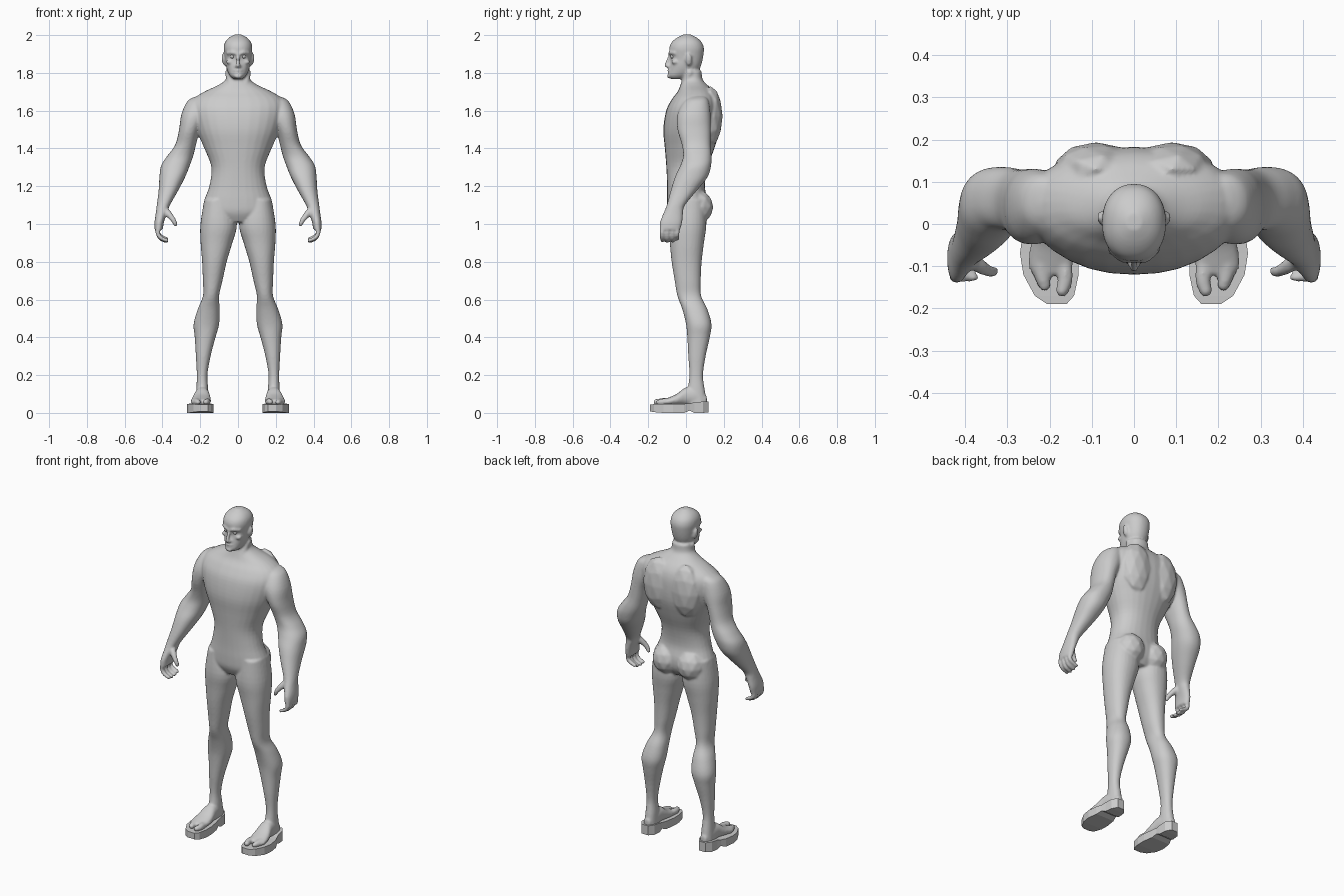
import bpy, bmesh
from math import cos, sin, pi, copysign
from mathutils import Vector, Matrix

bm = bmesh.new()


def spline(rows, n=4):
    """Catmull-Rom interpolation of rows of numbers."""
    out = []
    for i in range(len(rows) - 1):
        a, b, c, d = (Vector(rows[min(max(i + k, 0), len(rows) - 1)]) for k in (-1, 0, 1, 2))
        for j in range(n):
            t = j / n
            out.append(b + (c - a) * t / 2 + (a * 2 - b * 5 + c * 4 - d) * t * t / 2
                       + (b * 3 - a - c * 3 + d) * t ** 3 / 2)
    return out + [Vector(rows[-1])]


def loft(rows, side=1, along_y=False, power=2.2, seg=28):
    """Closed skin over rows of (position, u min, u max, v min, v max)."""
    rings = []
    for t, u0, u1, v0, v1 in spline(rows):
        ring = []
        for k in range(seg):
            c, s = cos(2 * pi * k / seg), sin(2 * pi * k / seg)
            u = (u0 + u1) / 2 + (u1 - u0) / 2 * copysign(abs(c) ** (2 / power), c)
            v = (v0 + v1) / 2 + (v1 - v0) / 2 * copysign(abs(s) ** (2 / power), s)
            ring.append(bm.verts.new((u * side, t, v) if along_y else (u * side, v, t)))
        rings.append(ring)
    for a, b in zip(rings, rings[1:]):
        for k in range(seg):
            bm.faces.new((a[k], a[k - 1], b[k - 1], b[k]))
    bm.faces.new(rings[0])
    bm.faces.new(rings[-1])


def blob(x, y, z, rx, ry, rz, tilt=0):
    m = Matrix.Translation((x, y, z)) @ Matrix.Rotation(tilt, 4, 'Y') @ Matrix.Diagonal((rx, ry, rz, 1))
    bmesh.ops.create_icosphere(bm, subdivisions=2, radius=1, matrix=m)


def chain(pts, side=1):
    """Rounded tube through points (x, y, z, radius)."""
    for x, y, z, r in spline(pts, 6):
        blob(x * side, y, z, r, r, r)


def sym(rows):
    return [(t, -w, w, a, b) for t, w, a, b in rows]


# torso and neck
loft(sym([(1.81, .058, -.02, .083), (1.765, .066, -.022, .088), (1.735, .105, -.03, .115),
          (1.70, .18, -.045, .15), (1.66, .235, -.075, .172), (1.60, .25, -.105, .182),
          (1.50, .222, -.12, .178), (1.40, .178, -.112, .15), (1.30, .141, -.104, .115),
          (1.20, .152, -.1, .1), (1.12, .18, -.1, .115), (1.06, .18, -.095, .11),
          (1.01, .1, -.07, .08)]))

# head
loft(sym([(1.768, .025, -.08, -.02), (1.785, .043, -.096, .03), (1.81, .056, -.091, .065),
          (1.84, .065, -.085, .08), (1.87, .069, -.08, .088), (1.90, .073, -.085, .093),
          (1.93, .076, -.089, .095), (1.96, .07, -.078, .085), (1.985, .05, -.05, .06),
          (2.003, .018, -.015, .025)]))

# nose, lips, chin
chain([(0, -.084, 1.895, .008), (0, -.097, 1.865, .009), (0, -.104, 1.84, .011)])
blob(0, -.093, 1.835, .019, .012, .009)
blob(0, -.09, 1.813, .024, .009, .005)
blob(0, -.089, 1.802, .021, .009, .005)
blob(0, -.088, 1.782, .022, .014, .012)

finger_y = (-.126, -.098, -.071, -.046)
for s in (1, -1):
    # brow, cheekbone, ear
    chain([(.008, -.087, 1.902, .007), (.03, -.083, 1.907, .009), (.055, -.06, 1.905, .009)], s)
    blob(s * .045, -.058, 1.858, .02, .02, .012)
    blob(s * .077, .015, 1.87, .009, .018, .033, s * .15)
    # shoulder blade, buttock, neck muscle
    blob(s * .09, .13, 1.57, .1, .064, .16)
    blob(s * .082, .065, 1.09, .085, .08, .09)
    chain([(.05, .02, 1.80, .02), (.035, -.01, 1.73, .018), (.015, -.03, 1.69, .015)], s)
    # leg
    loft([(1.13, .04, .178, -.085, .1), (1.0, .006, .199, -.096, .108), (.9, .03, .198, -.086, .095),
          (.8, .06, .19, -.076, .083), (.7, .082, .186, -.06, .078), (.62, .1, .185, -.046, .08),
          (.55, .097, .213, -.02, .113), (.47, .1, .235, 0, .135), (.4, .119, .229, .007, .126),
          (.3, .145, .223, .012, .104), (.2, .162, .218, .018, .09), (.12, .157, .221, .008, .1),
          (.045, .155, .225, 0, .113)], s)
    # foot and the two toe lobes
    loft([(.11, .17, .21, .045, .09), (.05, .155, .225, .04, .13), (0, .15, .23, .04, .135),
          (-.05, .143, .245, .04, .1), (-.1, .145, .25, .04, .078), (-.12, .155, .24, .045, .07)],
         s, along_y=True)
    chain([(.165, -.09, .06, .019), (.163, -.13, .059, .019), (.17, -.158, .058, .016)], s)
    chain([(.222, -.09, .058, .022), (.218, -.12, .057, .02), (.212, -.145, .056, .015)], s)
    # arm and palm
    loft([(1.675, .17, .225, .03, .1), (1.65, .15, .268, -.01, .12), (1.58, .16, .3, -.045, .13),
          (1.5, .2, .312, -.045, .13), (1.42, .222, .332, -.022, .13), (1.36, .237, .375, -.015, .135),
          (1.31, .255, .407, -.03, .133), (1.25, .279, .416, -.058, .115), (1.18, .315, .42, -.08, .06),
          (1.1, .36, .43, -.102, -.005), (1.06, .375, .435, -.118, -.015), (1.01, .392, .442, -.138, -.02),
          (.97, .398, .442, -.14, -.03)], s)
    # fingers and thumb
    for i, y in enumerate(finger_y):
        lift = (.004, 0, .002, .012)[i]
        chain([(.421, y, .985, .0135), (.424, y, .95, .0125), (.408, y, .922 + lift, .012),
               (.378, y, .909 + lift, .011)], s)
    chain([(.395, -.075, 1.08, .022), (.365, -.1, 1.05, .018), (.342, -.112, 1.02, .014),
           (.331, -.112, .998, .012)], s)

bmesh.ops.recalc_face_normals(bm, faces=bm.faces)
mesh = bpy.data.meshes.new("body")
bm.to_mesh(mesh)
bm.free()
body = bpy.data.objects.new("body", mesh)
bpy.context.collection.objects.link(body)
fuse = body.modifiers.new("fuse", 'REMESH')
fuse.mode = 'VOXEL'
fuse.voxel_size = .0065
fuse.use_smooth_shade = True
soft = body.modifiers.new("soften", 'SMOOTH')
soft.factor = .5
soft.iterations = 5

# eyes
for s, name in ((1, "eye_left"), (-1, "eye_right")):
    bpy.ops.mesh.primitive_uv_sphere_add(segments=16, ring_count=10, radius=.011,
                                         location=(s * .03, -.071, 1.887))
    bpy.context.object.name = name
    bpy.ops.object.shade_smooth()

# sandals: sole stations (y, inner x, outer x, bottom z, top z)
stations = [(-.19, .16, .205, .008, .045), (-.17, .142, .235, .004, .046), (-.12, .131, .262, 0, .047),
            (-.07, .131, .27, 0, .047), (-.01, .14, .262, 0, .048), (.02, .147, .25, .012, .05),
            (.045, .147, .243, 0, .056), (.09, .15, .238, 0, .06), (.12, .172, .215, .003, .06)]
for s, name in ((1, "sandal_left"), (-1, "sandal_right")):
    sb = bmesh.new()
    rings = [[sb.verts.new((s * x, y, z)) for x, z in ((a, lo), (b, lo), (b, hi), (a, hi))]
             for y, a, b, lo, hi in stations]
    for p, q in zip(rings, rings[1:]):
        for k in range(4):
            sb.faces.new((p[k], p[k - 1], q[k - 1], q[k]))
    sb.faces.new(rings[0])
    sb.faces.new(rings[-1])
    bmesh.ops.recalc_face_normals(sb, faces=sb.faces)
    me = bpy.data.meshes.new(name)
    sb.to_mesh(me)
    sb.free()
    bpy.context.collection.objects.link(bpy.data.objects.new(name, me))
